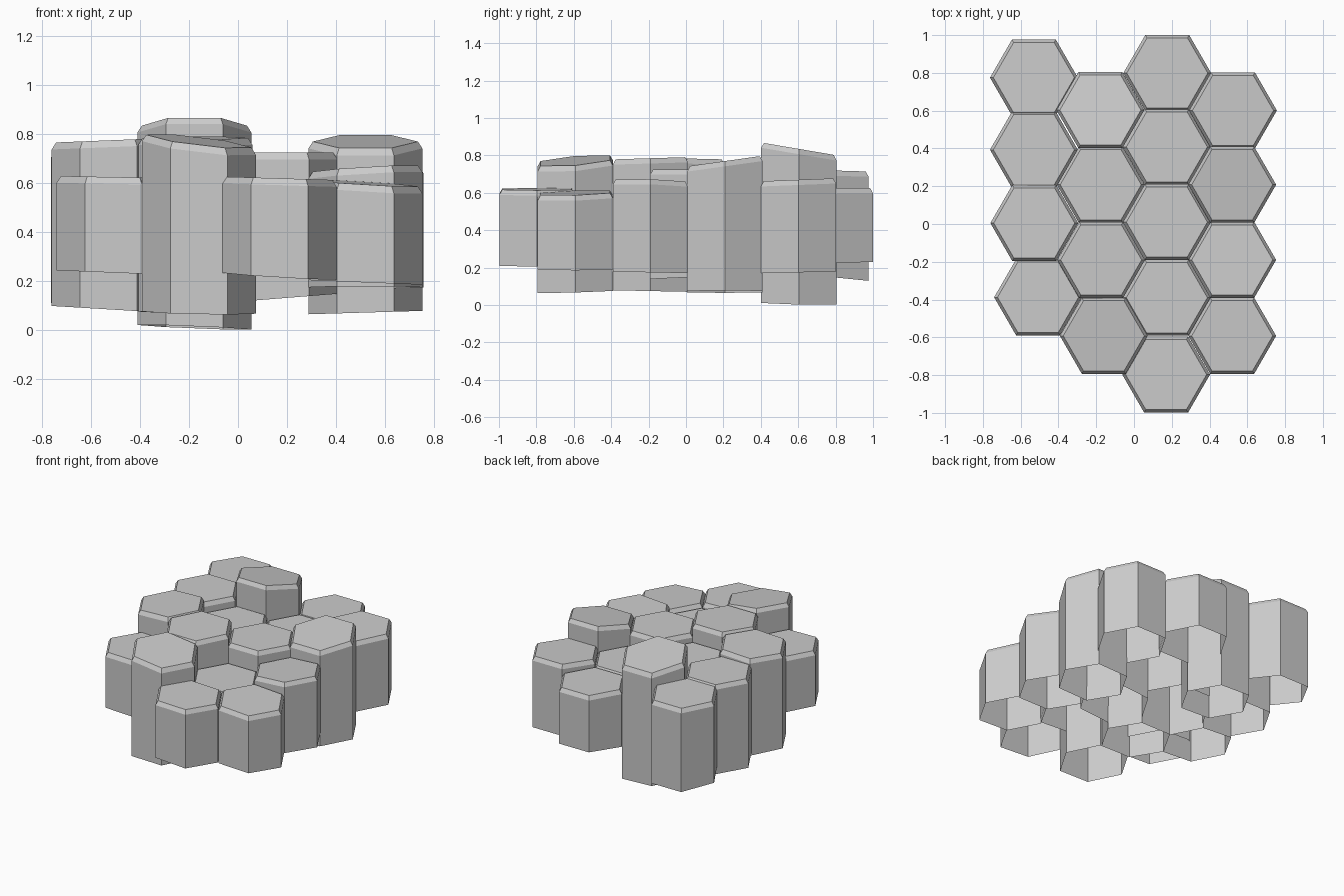
import bpy, bmesh
from math import cos, sin, pi

R = 0.2325       # hexagon circumradius, corners point along x
INSET = 0.018    # chamfer width round the top
DROP = 0.028     # chamfer height


def hex_column(name, x, y, top, bottom, top_slope=(0, 0), bottom_slope=(0, 0)):
    """Six-sided column, open underneath, with a chamfered, slightly tilted cap."""
    def ring(bm, radius, z, slope):
        vs = []
        for i in range(6):
            dx, dy = radius * cos(i * pi / 3), radius * sin(i * pi / 3)
            vs.append(bm.verts.new((x + dx, y + dy, z + slope[0] * dx + slope[1] * dy)))
        return vs

    bm = bmesh.new()
    rings = [ring(bm, R, bottom, bottom_slope),
             ring(bm, R, top - DROP, top_slope),
             ring(bm, R - INSET, top, top_slope)]
    for lo, hi in zip(rings, rings[1:]):
        for i in range(6):
            j = (i + 1) % 6
            bm.faces.new((lo[i], lo[j], hi[j], hi[i]))
    bm.faces.new(rings[-1])
    me = bpy.data.meshes.new(name)
    bm.to_mesh(me)
    bm.free()
    bpy.context.collection.objects.link(bpy.data.objects.new(name, me))


# rows run back to front: x, y, top, bottom, top slope, bottom slope
rows = {
    "left": [
        (-0.53, 0.775, 0.72, 0.15, (0, -0.03), (0, -0.1)),
        (-0.53, 0.393, 0.735, 0.11, (0, 0), (0, 0)),
        (-0.528, 0.005, 0.775, 0.085, (0.04, 0), (-0.06, 0)),
        (-0.508, -0.388, 0.625, 0.235, (-0.02, 0), (-0.04, 0)),
    ],
    "mid_left": [
        (-0.178, 0.603, 0.835, 0.012, (0, -0.17), (-0.04, -0.02)),
        (-0.176, 0.208, 0.67, 0.18, (0, 0), (0, 0)),
        (-0.174, -0.19, 0.785, 0.075, (0, 0.03), (0, -0.02)),
        (-0.160, -0.592, 0.772, 0.072, (-0.12, 0.08), (-0.02, 0.03)),
    ],
    "mid_right": [
        (0.176, 0.799, 0.625, 0.225, (0, 0), (0, 0.03)),
        (0.174, 0.408, 0.63, 0.21, (0, 0), (0, 0)),
        (0.174, 0.01, 0.725, 0.13, (0, 0), (0.08, 0)),
        (0.174, -0.39, 0.59, 0.24, (0, 0), (0, 0)),
        (0.17, -0.797, 0.62, 0.22, (-0.03, 0), (-0.06, 0.02)),
    ],
    "right": [
        (0.524, 0.601, 0.67, 0.175, (0, 0.04), (0, 0.02)),
        (0.52, 0.208, 0.77, 0.072, (0, 0.14), (0.03, 0)),
        (0.52, -0.19, 0.66, 0.175, (0.06, -0.03), (0, -0.02)),
        (0.52, -0.592, 0.60, 0.195, (-0.06, 0.03), (-0.04, 0)),
    ],
}
for side, cells in rows.items():
    for n, cell in enumerate(cells, 1):
        hex_column(f"{side}_rock_column_{n}", *cell)
